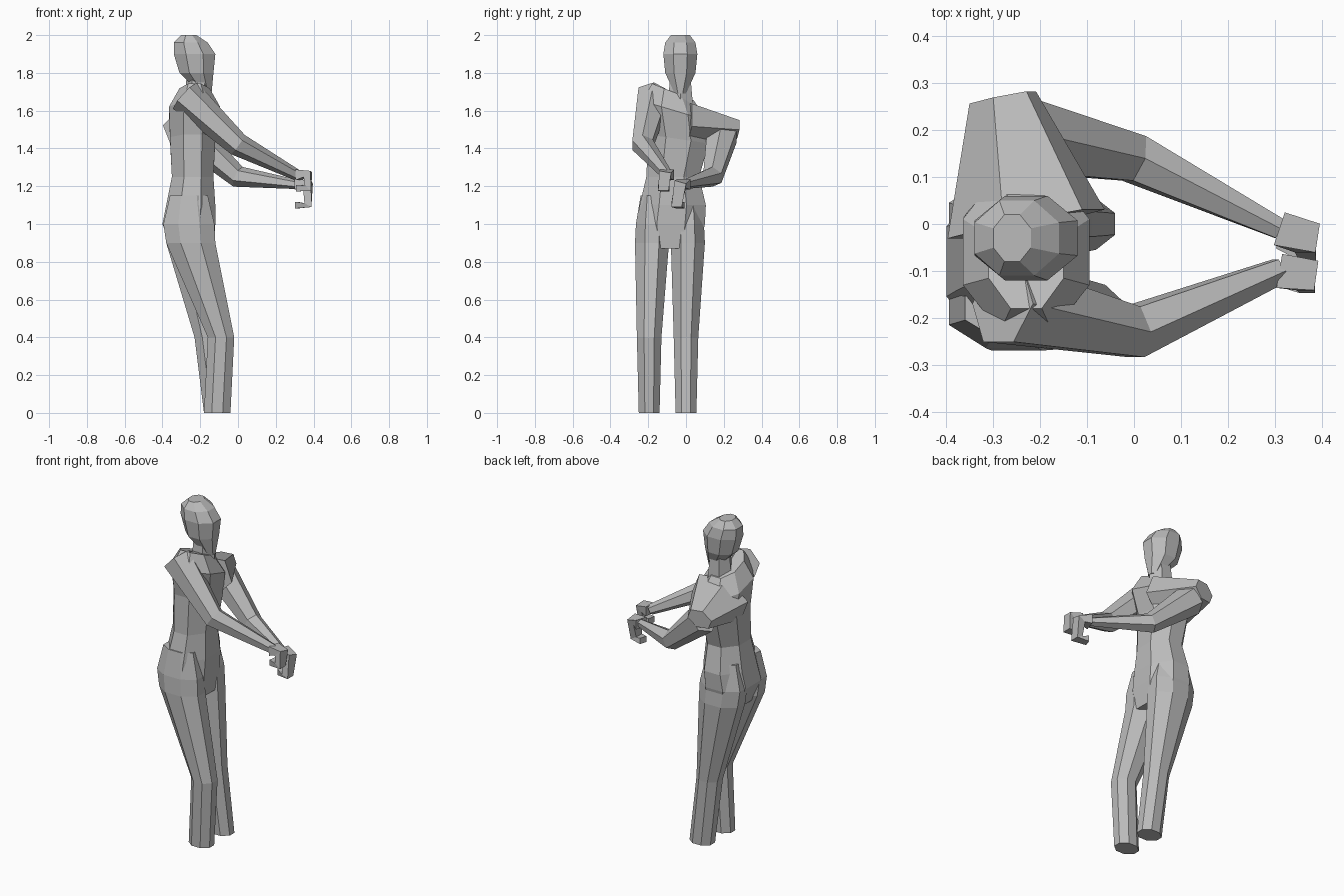
import bpy, bmesh, math
from mathutils import Vector

if "Cube" in bpy.data.objects:
    bpy.data.objects.remove(bpy.data.objects["Cube"])

grey = bpy.data.materials.new("plain grey")
grey.use_nodes = True
shade = (0.5, 0.5, 0.5, 1)
grey.diffuse_color = shade
grey.node_tree.nodes["Principled BSDF"].inputs["Base Color"].default_value = shade


def outline(sides):
    """Corners of a regular polygon with flat sides facing each axis."""
    for i in range(sides):
        angle = math.tau * (i + 0.5) / sides
        yield math.cos(angle), math.sin(angle)


def skin(name, rings):
    """Join rings of points into a closed, flat-shaded part."""
    bm = bmesh.new()
    loops = [[bm.verts.new(point) for point in ring] for ring in rings]
    for low, high in zip(loops, loops[1:]):
        for i in range(len(low)):
            bm.faces.new((low[i - 1], low[i], high[i], high[i - 1]))
    bm.faces.new(loops[0])
    bm.faces.new(loops[-1])
    bmesh.ops.recalc_face_normals(bm, faces=bm.faces)
    mesh = bpy.data.meshes.new(name)
    bm.to_mesh(mesh)
    bm.free()
    mesh.materials.append(grey)
    part = bpy.data.objects.new(name, mesh)
    bpy.context.collection.objects.link(part)


def stack(name, sections, waist=2):
    """Stack sections (height, x, y, half depth, half width), leaning above the waist."""
    sides = 8
    fit = 1 / math.cos(math.pi / sides)
    rings = []
    for z, x, y, depth, width in sections:
        lean = max(0, z - waist)
        rings.append([(x + u * fit * depth, y + v * fit * width,
                       z - lean * v * fit * width)
                      for u, v in outline(sides)])
    skin(name, rings)


def limb(name, points, start, end, sides=6, wide=1):
    """Sweep a polygon along points, tapering evenly from start to end radius."""
    points = [Vector(point) for point in points]
    last = len(points) - 1
    rings = []
    for k, point in enumerate(points):
        along = (points[min(k + 1, last)] - points[max(k - 1, 0)]).normalized()
        side = (Vector((0, 1, 0)) - along * along.y).normalized()
        up = side.cross(along)
        radius = start + (end - start) * k / last
        rings.append([point + (side * u * wide + up * v) * radius
                      for u, v in outline(sides)])
    skin(name, rings)


def leg(name, foot_y, hip_y, knee_x):
    """Leg from foot through knee to hip, its top tucked into the torso."""
    foot_x, hip_x = -0.11, -0.26
    stack(name, [
        (0, foot_x, foot_y, 0.07, 0.055),
        (0.4, knee_x, foot_y, 0.07, 0.065),
        (0.9, hip_x + 0.01, hip_y, 0.13, 0.09),
        (1, hip_x, hip_y, 0.135, 0.085),
        (1.15, hip_x, hip_y, 0.1, 0.06),
    ])


def hand(name, wrist, drift, drop):
    """Hand bent down at the knuckles, with the fingers curled back."""
    reach = Vector((0.06, drift, 0))
    down = Vector((0, drift, -drop))
    wrist = Vector(wrist)
    limb(name, [wrist, wrist + reach, wrist + reach + down, wrist + down],
         0.04, 0.025, sides=4, wide=1.3)


# Torso, with its shoulder line dropping to the left
stack("torso", [
    (0.87, -0.24, -0.08, 0.11, 0.15),
    (1, -0.26, -0.08, 0.14, 0.18),
    (1.1, -0.25, -0.07, 0.13, 0.175),
    (1.25, -0.24, -0.07, 0.11, 0.14),
    (1.45, -0.24, -0.04, 0.12, 0.16),
    (1.6, -0.23, -0.06, 0.135, 0.17),
    (1.7, -0.23, -0.07, 0.08, 0.11),
], waist=1.3)

# Neck and head
neck_x, neck_y = -0.21, -0.03
limb("neck", [(neck_x, neck_y, 1.6), (neck_x, neck_y, 1.8)], 0.08, 0.06)
stack("head", [
    (1.69, -0.17, neck_y, 0.03, 0.03),
    (1.8, -0.22, neck_y, 0.09, 0.08),
    (1.9, -0.23, neck_y, 0.11, 0.09),
    (1.96, -0.25, neck_y, 0.09, 0.08),
    (2, -0.26, neck_y, 0.04, 0.05),
])

# Legs, with the right knee further forward
leg("right_leg", foot_y=-0.195, hip_y=-0.18, knee_x=-0.09)
leg("left_leg", foot_y=0, hip_y=0.01, knee_x=-0.16)

# Arms reaching forward, each ending in a hand
right_wrist = (0.31, -0.1, 1.26)
limb("right_arm", [(-0.28, -0.17, 1.68), (0, -0.23, 1.42), right_wrist], 0.095, 0.03)
hand("right_hand", right_wrist, drift=-0.01, drop=0.07)

left_wrist = (0.31, -0.01, 1.21)
limb("left_shoulder", [(-0.23, 0, 1.52), (-0.28, 0.27, 1.5)], 0.13, 0.055, wide=1.4)
limb("left_arm", [(-0.25, 0.19, 1.47), (0, 0.14, 1.25), left_wrist], 0.09, 0.025)
hand("left_hand", left_wrist, drift=-0.02, drop=0.11)
